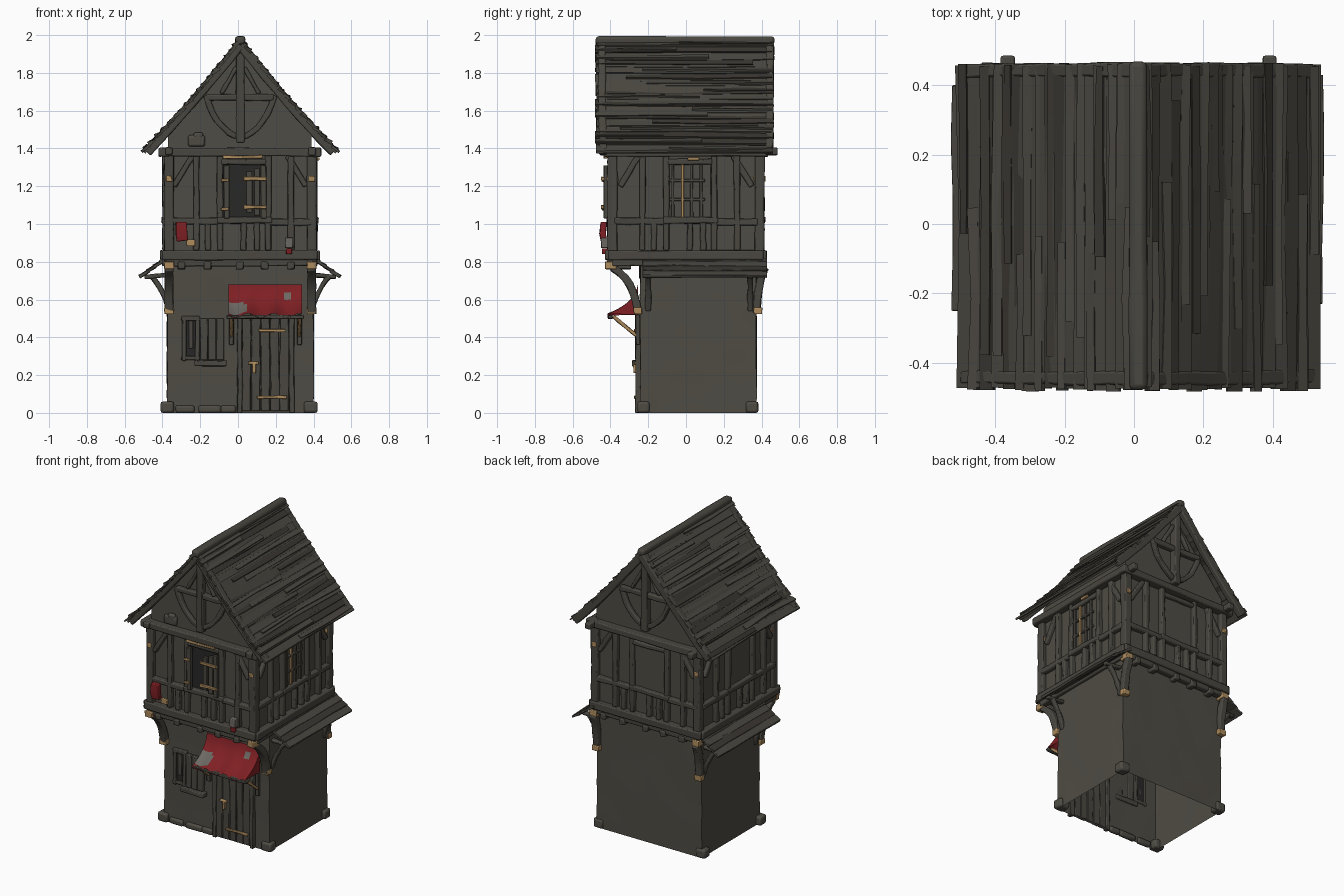
import bpy, bmesh, math, random
from mathutils import Vector as V

if "Cube" in bpy.data.objects:
    bpy.data.objects.remove(bpy.data.objects["Cube"])

random.seed(4)
COLORS = {
    "plaster": (0.078, 0.072, 0.058), "timber": (0.068, 0.063, 0.051),
    "old_shingle": (0.042, 0.038, 0.031), "dark_pane": (0.022, 0.021, 0.02),
    "red_cloth": (0.21, 0.014, 0.017), "pale_wood": (0.42, 0.26, 0.11),
    "grey_patch": (0.15, 0.14, 0.125)}
NAMES = list(COLORS)
MATS = []
for n, c in COLORS.items():
    m = bpy.data.materials.new(n)
    m.diffuse_color = (*c, 1)
    m.use_nodes = True
    m.node_tree.nodes["Principled BSDF"].inputs["Base Color"].default_value = m.diffuse_color
    MATS.append(m)
X, Y, Z = V((1, 0, 0)), V((0, 1, 0)), V((0, 0, 1))


class Part:
    """Collects swept pieces into one object."""
    def __init__(self, name, mat, bevel=0.007):
        self.name, self.mat, self.bevel, self.bm = name, mat, bevel, bmesh.new()

    def sweep(self, pts, w, d, n, mat=None, jit=0.003):
        # rectangular section along a path; d is measured along n
        pts = [V(p) for p in pts]
        n, rings = V(n), []
        for i, p in enumerate(pts):
            t = (pts[min(i + 1, len(pts) - 1)] - pts[max(i - 1, 0)]).normalized()
            s = n.cross(t).normalized()
            rings.append([self.bm.verts.new(p + s * (a * w / 2 + random.uniform(-jit, jit))
                          + n * (b * d / 2 + random.uniform(-jit, jit)))
                          for a, b in ((-1, -1), (1, -1), (1, 1), (-1, 1))])
        faces = [rings[0][::-1], rings[-1]]
        for r, q in zip(rings, rings[1:]):
            faces += [(r[k], r[(k + 1) % 4], q[(k + 1) % 4], q[k]) for k in range(4)]
        for f in faces:
            self.bm.faces.new(f).material_index = NAMES.index(mat or self.mat)

    def log(self, p, q, w, d, n, mat=None, cuts=4):
        p, q = V(p), V(q)
        self.sweep([p.lerp(q, i / cuts) for i in range(cuts + 1)], w, d, n, mat)

    def box(self, c, size, mat=None):
        c, h = V(c), V((0, 0, size[2] / 2))
        self.sweep([c - h, c + h], size[1], size[0], X, mat, 0.002)

    def finish(self):
        bmesh.ops.recalc_face_normals(self.bm, faces=self.bm.faces[:])
        me = bpy.data.meshes.new(self.name)
        self.bm.to_mesh(me)
        ob = bpy.data.objects.new(self.name, me)
        bpy.context.collection.objects.link(ob)
        for m in MATS:
            me.materials.append(m)
        if self.bevel:
            b = ob.modifiers.new("worn_edges", "BEVEL")
            b.width, b.segments, b.limit_method = self.bevel, 2, "ANGLE"
        return ob


def curve(a, b, c, k=6):
    a, b, c = V(a), V(b), V(c)
    return [a.lerp(b, i / k).lerp(b.lerp(c, i / k), i / k) for i in range(k + 1)]


# Lower storey: uneven plaster shell, open underneath
low = Part("lower_walls", "plaster", 0)
bmesh.ops.create_cube(low.bm, size=1)
bmesh.ops.subdivide_edges(low.bm, edges=low.bm.edges[:], cuts=7, use_grid_fill=True)
bmesh.ops.delete(low.bm, geom=[f for f in low.bm.faces if f.normal.z < -0.9], context="FACES")
for v in low.bm.verts:
    j = 0 if abs(v.co.z) > 0.49 else 0.003
    v.co = V((v.co.x * 0.775 + 0.012, v.co.y * 0.615 + 0.065, v.co.z * 0.82 + 0.41))
    v.co += V((random.uniform(-j, j), random.uniform(-j, j), 0))
low.finish()

# Upper storey with gables, one pentagonal prism
up = Part("upper_walls", "plaster", 0)
prof = [(-0.37, 0.81), (0.39, 0.81), (0.39, 1.47), (0.012, 1.92), (-0.37, 1.47)]
ends = [[up.bm.verts.new((x, y, z)) for x, z in prof] for y in (-0.385, 0.385)]
for e in ends:
    up.bm.faces.new(e)
for i in range(5):
    j = (i + 1) % 5
    up.bm.faces.new((ends[0][i], ends[0][j], ends[1][j], ends[1][i]))
up.finish()

# Timber frame, the same layout on each of the four walls
frame = Part("timber_frame", "timber")
caps = Part("pale_joints", "pale_wood", 0.004)
panes = Part("window_panels", "plaster", 0)
WALLS = {"front": (X, -Y, 0.39), "back": (-X, Y, 0.39), "right": (Y, X, 0.385), "left": (-Y, -X, 0.385)}


def at(wall, a, z, out=0.0):
    u, n, d = WALLS[wall]
    return V((0.01, 0, 0)) + u * a + n * (d + out) + Z * z


for w, (u, n, d) in WALLS.items():
    s = lambda a, z, b, t, wid, dep=0.04, out=0.005: frame.log(at(w, a, z, out), at(w, b, t, out), wid, dep, n)
    s(-0.41, 0.835, 0.41, 0.835, 0.05, 0.05, 0.012)       # sill beam
    s(-0.39, 0.795, 0.39, 0.795, 0.035)
    s(-0.38, 1.015, -0.09, 1.015, 0.035)                  # middle rail
    s(-0.12, 1.02, 0.17, 1.02, 0.035, 0.05)
    s(0.13, 1.01, 0.38, 1.01, 0.035)
    s(-0.43, 1.38, 0.43, 1.38, 0.045, 0.06, 0.015)        # wall plate
    for a in (-0.23, -0.105, 0.15, 0.27):                 # full studs
        s(a, 0.86, a, 1.37, 0.032)
    for a in (-0.17, 0.02, 0.09):                         # short studs
        s(a, 0.86, a, 1.01, 0.03)
    for k in (-1, 1):                                     # braces
        s(k * 0.35, 1.2, k * 0.25, 1.36, 0.03, 0.03)
    s(-0.1, 1.33, 0.14, 1.33, 0.03)                       # window head
    panes.sweep([at(w, 0.02, 1.03, -0.002), at(w, 0.02, 1.32, -0.002)], 0.22, 0.012, n,
                "dark_pane" if w == "front" else "plaster", 0)
    for a in (-0.31, -0.17, 0, 0.13, 0.27):               # joist ends
        if w in ("front", "back"):
            frame.log(at(w, a, 0.78, -0.1), at(w, a, 0.78, 0.035), 0.04, 0.04, Z)
for x in (-0.365, 0.39):
    for y in (-0.39, 0.39):                               # corner posts
        frame.log((x, y, 0.8), (x, y, 1.39), 0.05, 0.05, X)
        caps.box((x, y, 1.24), (0.03, 0.06, 0.03))
        caps.box((x, y * 1.02, 0.782), (0.052, 0.06, 0.04))
    frame.log((x, -0.455, 1.385), (x, 0.485, 1.385), 0.04, 0.04, Z)
    # curved brackets below the overhang
    frame.sweep(curve((x, -0.255, 0.53), (x, -0.27, 0.7), (x, -0.39, 0.77)), 0.04, 0.045, X)
    frame.sweep(curve((x, 0.375, 0.53), (x, 0.38, 0.7), (x, 0.42, 0.77)), 0.04, 0.045, X)
    caps.box((x, -0.255, 0.54), (0.05, 0.045, 0.035))
    caps.box((x, 0.38, 0.54), (0.05, 0.045, 0.035))
    k = 1 if x > 0 else -1
    for y in (-0.2, 0.34):                                # side canopy brackets
        frame.sweep(curve((x, y, 0.54), (x + k * 0.03, y, 0.66), (x + k * 0.1, y, 0.73)), 0.025, 0.03, Y)
        frame.log((x, y, 0.73), (x + k * 0.13, y, 0.72), 0.022, 0.03, Y)

# Gable trusses, front and back
for k in (-1, 1):
    y = k * 0.405
    frame.log((0.012, y, 1.43), (0.012, y, 1.95), 0.045, 0.05, Y)
    frame.log((-0.17, y, 1.67), (0.19, y, 1.67), 0.035, 0.035, Y)
    for m in (-1, 1):
        frame.sweep(curve((0.012 + m * 0.02, y, 1.46), (0.012 + m * 0.14, y, 1.52), (0.012 + m * 0.18, y, 1.68)), 0.03, 0.03, Y)
        frame.log((0.012 + m * 0.02, y, 1.83), (0.012 + m * 0.1, y, 1.69), 0.022, 0.025, Y)
        frame.sweep(curve((0.012, k * 0.445, 1.95), (0.012 + m * 0.26, k * 0.445, 1.62), (0.012 + m * 0.495, k * 0.44, 1.38), 8), 0.05, 0.04, Y)
frame.finish()
panes.finish()

# Roof: lapped long boards running front to back
roof = Part("roof_boards", "timber", 0)
ROWS = 17
for m in (-1, 1):
    a, b = V((0.012, 0, 1.975)), V((0.012 + m * 0.515, 0, 1.385))
    t = (b - a).normalized()
    nrm = V((-t.z * m, 0, t.x * m))
    deck = (a + b) / 2 - nrm * 0.012
    roof.sweep([deck - Y * 0.46, deck + Y * 0.45], (b - a).length, 0.012, nrm, None, 0)
    for i in range(ROWS):
        f = (i + 0.5) / ROWS
        c = a.lerp(b, f) - nrm * (0.014 * math.sin(math.pi * f))
        for layer in range(2):
            tilt = (nrm + t * random.uniform(-0.28, -0.05) * (1 + layer)).normalized()
            y0, y1 = -0.475 + random.uniform(-0.008, 0.006), 0.46 + random.uniform(-0.006, 0.006)
            if layer:                                     # loose splinter boards
                y0, y1 = random.choice(((y0, random.uniform(-0.1, 0.4)), (random.uniform(-0.4, 0.1), y1)))
            p = c + t * random.uniform(-0.008, 0.008) + nrm * 0.006 * layer
            drift = t * random.uniform(-0.008, 0.008)
            roof.sweep([p + Y * y0, p + Y * (y0 + y1) / 2 + drift, p + Y * y1],
                       0.05 - 0.022 * layer, 0.013, tilt,
                       "old_shingle" if random.random() < 0.4 else "timber", 0.004)
roof.finish()
ridge = Part("ridge_log", "timber", 0.015)
ridge.log((0.012, -0.478, 1.972), (0.012, 0.468, 1.97), 0.05, 0.045, Z)
ridge.finish()

# Side canopies over the lower storey
skirt = Part("side_canopies", "timber", 0.003)
for m, y0, y1 in ((-1, -0.25, 0.4), (1, -0.23, 0.43)):
    for i in range(4):
        x, z = 0.01 + m * (0.395 + i * 0.037), 0.815 - i * 0.026
        skirt.log((x, y0, z), (x, y1, z), 0.06, 0.016, V((m * 0.5, 0, 0.87)),
                  "old_shingle" if i == 2 else "timber")
skirt.finish()

# Door of vertical planks with straps
door = Part("door", "timber", 0.004)
for i in range(5):
    door.log((0.045 + i * 0.05, -0.25, 0.01), (0.045 + i * 0.05, -0.25, 0.53), 0.046, 0.025, Y)
for x in (0.01, 0.285):
    door.log((x, -0.25, 0), (x, -0.25, 0.54), 0.025, 0.035, Y)
for x0, x1, z in ((0.1, 0.26, 0.083), (0.11, 0.25, 0.435), (0.055, 0.11, 0.265)):
    door.log((x0, -0.268, z), (x1, -0.268, z), 0.016, 0.012, Y, "pale_wood", 2)
door.box((0.085, -0.268, 0.235), (0.018, 0.02, 0.05), "pale_wood")
door.finish()

# Lower window with an open shutter and sill
lw = Part("lower_window", "timber", 0.005)
lw.box((-0.25, -0.245, 0.39), (0.08, 0.012, 0.21), "dark_pane")
for x in (-0.285, -0.215):
    lw.box((x, -0.25, 0.39), (0.022, 0.03, 0.23))
lw.box((-0.25, -0.25, 0.5), (0.1, 0.03, 0.025))
lw.box((-0.25, -0.25, 0.29), (0.1, 0.03, 0.02))
lw.box((-0.25, -0.25, 0.42), (0.02, 0.02, 0.16))
for i in range(3):
    lw.box((-0.18 + i * 0.043, -0.255, 0.39), (0.04, 0.025, 0.22))
lw.log((-0.23, -0.26, 0.265), (-0.06, -0.26, 0.26), 0.03, 0.05, Y)
lw.finish()

# Upper front shutters and lattice on the right window
sh = Part("upper_shutters", "timber", 0.003)
for x, z, h in ((-0.06, 1.17, 0.28), (0.06, 1.17, 0.22), (0.1, 1.17, 0.25), (0.135, 1.17, 0.28)):
    sh.box((x, -0.425, z), (0.03, 0.022, h))
for z in (1.09, 1.24):
    sh.log((0.03, -0.442, z), (0.15, -0.442, z), 0.02, 0.014, Y, "pale_wood", 2)
    sh.log((-0.09, -0.438, z - 0.01), (-0.05, -0.438, z - 0.01), 0.014, 0.012, Y, "pale_wood", 2)
sh.log((-0.08, -0.425, 1.355), (0.13, -0.425, 1.355), 0.016, 0.02, Y, "pale_wood", 2)
for i in range(4):
    y = -0.07 + i * 0.05
    sh.box((0.405, y, 1.175), (0.015, 0.015, 0.28), "pale_wood" if i == 1 else "timber")
for z in (1.13, 1.23):
    sh.box((0.405, 0, z), (0.015, 0.2, 0.015))
sh.box((0.425, 0.04, 1.345), (0.015, 0.06, 0.016), "pale_wood")
sh.finish()

# Awning: sagging cloth with patches, rail and struts
aw = Part("awning", "red_cloth", 0)
NX, NY = 20, 10
side = curve((0, -0.255, 0.68), (0, -0.27, 0.575), (0, -0.415, 0.515), NY)
grid = [[aw.bm.verts.new((-0.05 + 0.39 * i / NX, p.y, p.z - 0.012 * math.sin(i * 0.9) * j / NY))
         for j, p in enumerate(side)] for i in range(NX + 1)]
for i in range(NX):
    for j in range(NY):
        f = aw.bm.faces.new((grid[i][j], grid[i + 1][j], grid[i + 1][j + 1], grid[i][j + 1]))
        patch = (i < 5 and 5 <= j < 9 and i + 9 - j < 8) or (i in (15, 16) and j in (2, 3))
        f.material_index = NAMES.index("grey_patch" if patch else "red_cloth")
for col in (grid[0], grid[-1]):                           # end flaps
    corner = aw.bm.verts.new((col[0].co.x, -0.255, 0.52))
    for j in range(NY):
        f = aw.bm.faces.new((col[j], col[j + 1], corner))
        f.material_index = NAMES.index("red_cloth")
aw.finish()
rail = Part("awning_rail", "timber", 0.004)
rail.log((-0.06, -0.4, 0.508), (0.35, -0.4, 0.508), 0.02, 0.022, Y)
for x in (-0.035, 0.325):
    rail.log((x, -0.385, 0.51), (x, -0.25, 0.4), 0.018, 0.018, X, "pale_wood")
    rail.box((x, -0.255, 0.44), (0.025, 0.022, 0.16))
rail.finish()

# Hanging odds and ends, wall patch and foot stones
bits = Part("hanging_cloths", "red_cloth", 0.004)
bits.sweep([(-0.3, -0.435, 1.01), (-0.3, -0.44, 0.95), (-0.295, -0.435, 0.91)], 0.06, 0.035, Y)
bits.box((0.27, -0.43, 0.9), (0.042, 0.04, 0.055), "grey_patch")
bits.box((0.27, -0.43, 0.855), (0.03, 0.03, 0.03))
bits.box((-0.25, -0.42, 0.9), (0.045, 0.02, 0.035), "pale_wood")
bits.finish()
stones = Part("foot_stones", "plaster", 0.012)
for x, y in ((-0.375, -0.235), (0.385, -0.225), (-0.37, 0.35), (0.385, 0.35)):
    stones.box((x, y, 0.03), (0.07, 0.065, 0.06))
for x, w in ((-0.15, 0.12), (-0.28, 0.1), (-0.05, 0.08)):
    stones.box((x, -0.245, 0.02), (w, 0.03, 0.04))
stones.box((-0.22, -0.395, 1.44), (0.09, 0.03, 0.06))
stones.box((-0.21, -0.395, 1.465), (0.05, 0.028, 0.04))
stones.finish()
caps.finish()

# Smooth the worn pieces, keep hard edges
for ob in bpy.context.scene.objects:
    ob.select_set(True)
    bpy.context.view_layer.objects.active = ob
bpy.ops.object.shade_smooth_by_angle(angle=math.radians(35))
